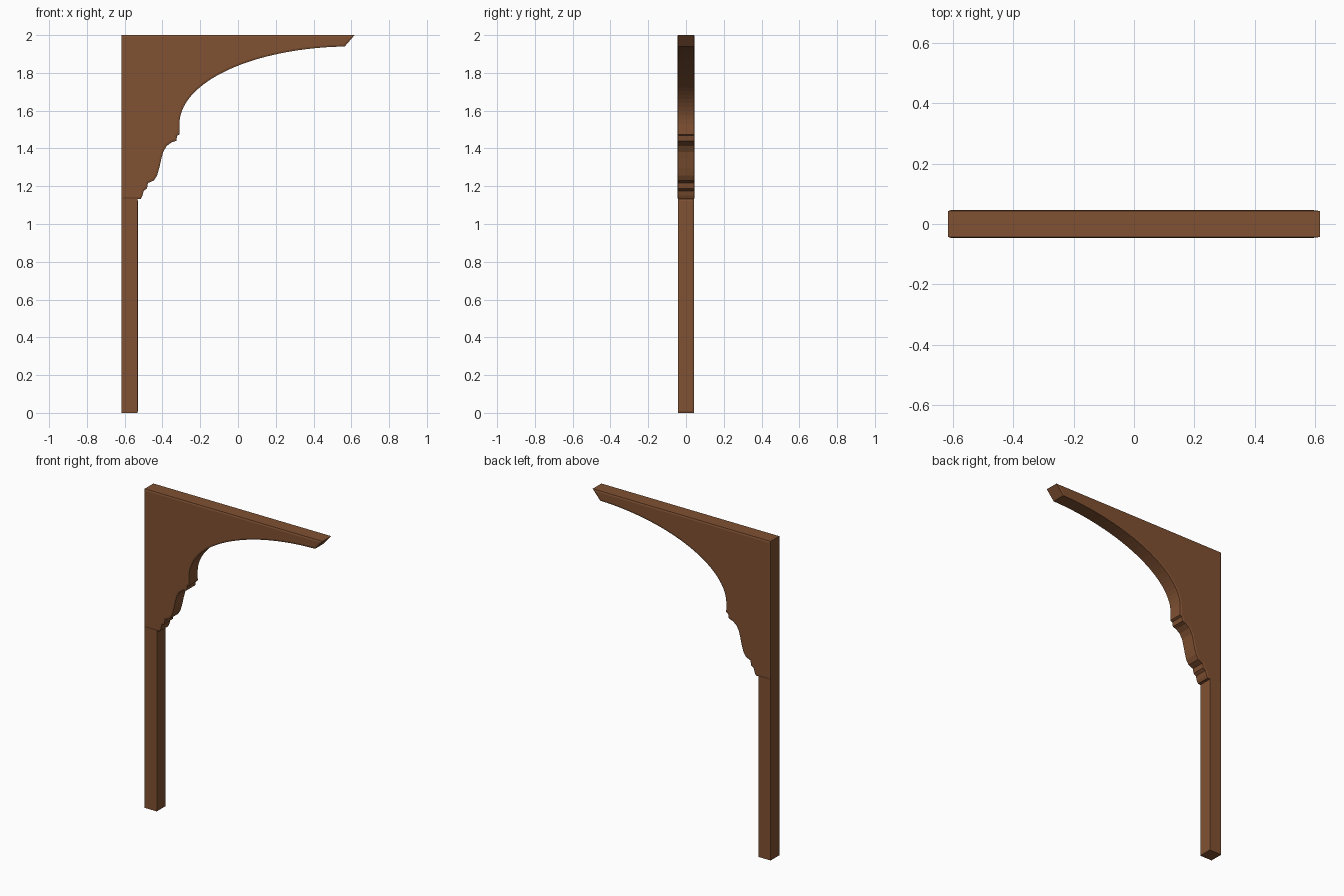
import bpy, bmesh, math

if "Cube" in bpy.data.objects:
    bpy.data.objects.remove(bpy.data.objects["Cube"])

wood = bpy.data.materials.new("brown_wood")
wood.diffuse_color = (0.215, 0.082, 0.032, 1)
wood.use_nodes = True
wood.node_tree.nodes["Principled BSDF"].inputs["Base Color"].default_value = wood.diffuse_color

HALF = 0.043   # half thickness of the frame faces
RAISE = 0.003  # how far the bevelled panels stand proud
INSET = 0.01


def prism(name, profile, panel_test):
    """Extrude an XZ profile along Y, then raise a bevelled panel on chosen faces."""
    bm = bmesh.new()
    face = bm.faces.new([bm.verts.new((x, -HALF, z)) for x, z in profile])
    ext = bmesh.ops.extrude_face_region(bm, geom=[face])
    verts = [g for g in ext["geom"] if isinstance(g, bmesh.types.BMVert)]
    bmesh.ops.translate(bm, verts=verts, vec=(0, 2 * HALF, 0))
    bmesh.ops.recalc_face_normals(bm, faces=bm.faces[:])
    panels = [f for f in bm.faces if panel_test(f.normal)]
    bmesh.ops.inset_individual(bm, faces=panels, thickness=INSET, depth=RAISE,
                               use_even_offset=True)
    mesh = bpy.data.meshes.new(name)
    bm.to_mesh(mesh)
    bm.free()
    mesh.materials.append(wood)
    obj = bpy.data.objects.new(name, mesh)
    bpy.context.collection.objects.link(obj)
    return obj


# Bracket: straight back and top, sweeping elliptical arch, moulded foot
arch = []
cx, cz, a, b = 0.60, 1.53, 0.91, 0.41
start = math.acos((0.565 - cx) / a)
for i in range(29):
    t = start + (math.pi - start) * i / 28
    arch.append((cx + a * math.cos(t), cz + b * math.sin(t)))
foot = [(-0.309, 1.475), (-0.322, 1.468), (-0.327, 1.440), (-0.352, 1.432),
        (-0.378, 1.413), (-0.396, 1.382), (-0.406, 1.345), (-0.416, 1.300),
        (-0.428, 1.258), (-0.445, 1.230), (-0.477, 1.217), (-0.482, 1.188),
        (-0.499, 1.176), (-0.506, 1.150), (-0.515, 1.132)]
outline = [(-0.617, 1.132), (-0.617, 2.0), (0.617, 2.0)] + arch + foot
prism("bracket", outline, lambda n: abs(n.y) > 0.9)

# Post: square upright with a raised panel on its inner face
post = [(-0.617, 0), (-0.617, 1.132), (-0.533, 1.132), (-0.533, 0)]
prism("post", post, lambda n: n.x > 0.9)
